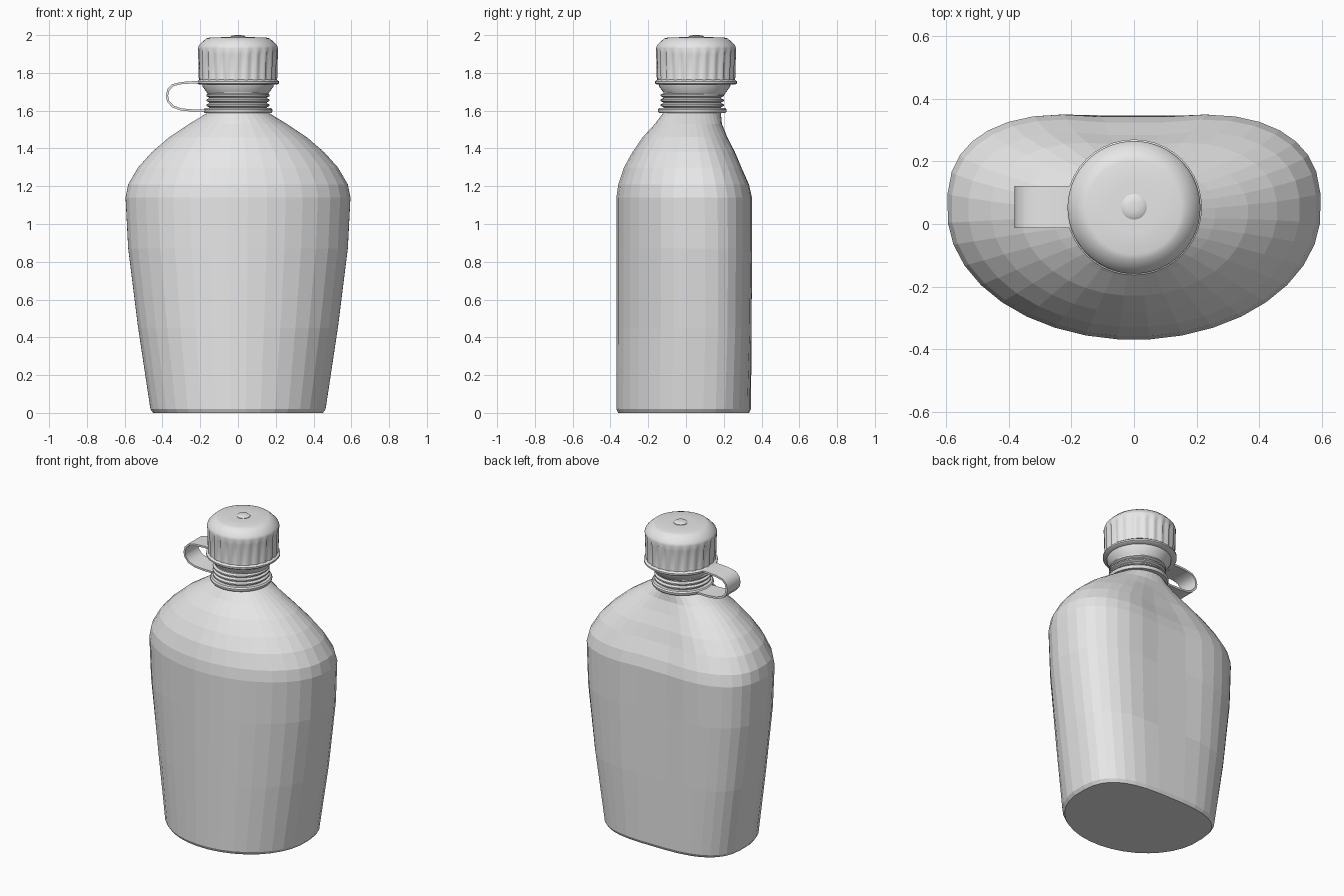
import bpy, bmesh, math

cube = bpy.data.objects.get("Cube")
if cube:
    bpy.data.objects.remove(cube, do_unlink=True)

grey = bpy.data.materials.new("plain grey")
grey.use_nodes = True
grey.diffuse_color = (0.8, 0.8, 0.8, 1)
grey.node_tree.nodes["Principled BSDF"].inputs["Base Color"].default_value = (0.8, 0.8, 0.8, 1)


def loft(name, rings, smooth=None):
    """Skin a list of equal-length point rings and close both ends."""
    bm = bmesh.new()
    rows = [[bm.verts.new(p) for p in ring] for ring in rings]
    n = len(rows[0])
    for a, b in zip(rows, rows[1:]):
        for i in range(n):
            j = (i + 1) % n
            bm.faces.new((a[i], a[j], b[j], b[i]))
    bm.faces.new(rows[0][::-1])
    bm.faces.new(rows[-1])
    bmesh.ops.recalc_face_normals(bm, faces=bm.faces[:])
    mesh = bpy.data.meshes.new(name)
    bm.to_mesh(mesh)
    bm.free()
    mesh.materials.append(grey)
    obj = bpy.data.objects.new(name, mesh)
    bpy.context.collection.objects.link(obj)
    if smooth:
        bpy.ops.object.select_all(action='DESELECT')
        obj.select_set(True)
        bpy.context.view_layer.objects.active = obj
        bpy.ops.object.shade_smooth_by_angle(angle=math.radians(smooth))
    return obj


def lathe(name, profile, cy, sides=40, smooth=40, flute=None):
    """Turn a (radius, height) profile about a vertical axis at y = cy."""
    rings = []
    for k, (r, z) in enumerate(profile):
        ring = []
        for i in range(sides):
            t = math.tau * i / sides
            rr = r - (flute(i) if flute and k in FLUTED else 0)
            ring.append((rr * math.cos(t), cy + rr * math.sin(t), z))
        rings.append(ring)
    return loft(name, rings, smooth)


def kidney(z, w, front, back, mid, power, dent, sides=36):
    """Rounded front, squarer back with a hollow along its centre."""
    ring = []
    for i in range(sides):
        t = math.tau * (i + 0.5) / sides
        c, s = math.cos(t), math.sin(t)
        if s < 0:
            x, y = w * c, mid + (mid - front) * s
        else:
            e = 2 / power
            x = w * math.copysign(abs(c) ** e, c)
            y = mid + (back - mid) * s ** e
            y -= dent * math.exp(-(x / (0.42 * w)) ** 2)
        ring.append((x, y, z))
    return ring


# Bottle body: height, half width, front, back, widest y, back squareness, hollow
sections = [
    (0.00, 0.45, -0.36, 0.335, 0.03, 3.0, 0.0),
    (0.02, 0.465, -0.37, 0.345, 0.03, 3.0, 0.0),
    (0.45, 0.53, -0.37, 0.36, 0.04, 3.0, 0.015),
    (0.87, 0.583, -0.37, 0.37, 0.04, 2.9, 0.03),
    (1.14, 0.597, -0.37, 0.373, 0.04, 2.8, 0.035),
    (1.21, 0.583, -0.36, 0.36, 0.04, 2.7, 0.04),
    (1.30, 0.53, -0.33, 0.32, 0.04, 2.6, 0.04),
    (1.38, 0.458, -0.285, 0.283, 0.04, 2.4, 0.03),
    (1.46, 0.365, -0.23, 0.237, 0.04, 2.2, 0.02),
    (1.53, 0.26, -0.165, 0.2, 0.035, 2.1, 0.01),
    (1.59, 0.16, -0.12, 0.185, 0.035, 2.0, 0.0),
]
loft("bottle_body", [kidney(*s) for s in sections])

# Neck with three raised thread ridges
neck = [(0.15, 1.57)]
for k in range(3):
    z = 1.618 + 0.026 * k
    neck += [(0.153, z), (0.167, z + 0.007), (0.167, z + 0.015), (0.153, z + 0.022)]
neck += [(0.15, 1.74)]
lathe("threaded_neck", neck, 0.033)
lathe("neck_ring", [(0.14, 1.588), (0.176, 1.588), (0.182, 1.596),
                    (0.182, 1.606), (0.175, 1.614), (0.14, 1.614)], 0.033)

# Flared collar under the cap
lathe("cap_collar", [(0.14, 1.682), (0.155, 1.682), (0.188, 1.728),
                     (0.19, 1.745), (0.15, 1.755)], 0.046)
lathe("cap_lip", [(0.15, 1.738), (0.208, 1.738), (0.217, 1.745),
                  (0.217, 1.755), (0.205, 1.764), (0.15, 1.764)], 0.053)

# Fluted screw cap with a domed top
FLUTED = (2, 3)
cap_profile = [(0.17, 1.755), (0.204, 1.758), (0.208, 1.775), (0.211, 1.895),
               (0.212, 1.93), (0.207, 1.945), (0.188, 1.965), (0.168, 1.982),
               (0.15, 1.987), (0.08, 1.989)]
lathe("screw_cap", cap_profile, 0.053, sides=96, smooth=35,
      flute=lambda i: 0.01 if i % 4 in (1, 2) else 0)
lathe("cap_button", [(0.041, 1.98), (0.041, 1.992), (0.032, 1.998), (0.012, 2.0)],
      0.055, sides=20)

# Retaining strap looping from the neck ring up to the cap lip
strap_path = [(-0.165, 1.601), (-0.24, 1.601), (-0.3, 1.606), (-0.345, 1.622),
              (-0.37, 1.65), (-0.376, 1.68), (-0.368, 1.712), (-0.345, 1.735),
              (-0.3, 1.746), (-0.24, 1.75), (-0.19, 1.75)]
rings = []
for i, (x, z) in enumerate(strap_path):
    a = strap_path[max(i - 1, 0)]
    b = strap_path[min(i + 1, len(strap_path) - 1)]
    dx, dz = b[0] - a[0], b[1] - a[1]
    h = 0.006 / math.hypot(dx, dz)
    nx, nz = -dz * h, dx * h
    rings.append([(x + s * nx, y, z + s * nz)
                  for s, y in ((1, -0.012), (1, 0.122), (-1, 0.122), (-1, -0.012))])
loft("cap_strap", rings, smooth=40)
